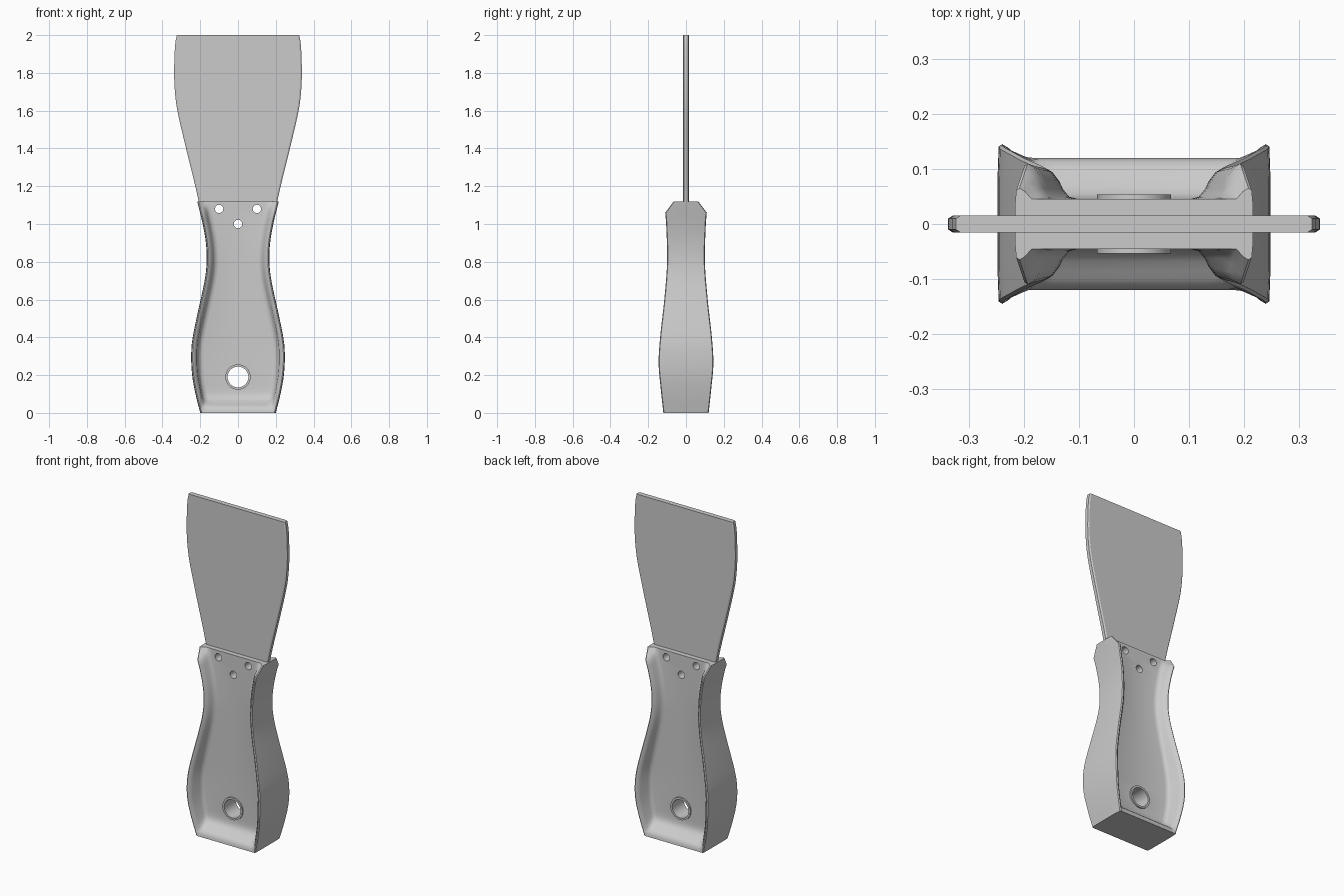
import bpy, bmesh, math
from mathutils import Matrix

cube = bpy.data.objects.get("Cube")
if cube:
    bpy.data.objects.remove(cube, do_unlink=True)

grey = bpy.data.materials.new("plain grey")
grey.use_nodes = True
COLOUR = (0.6, 0.6, 0.6, 1)
grey.diffuse_color = COLOUR
grey.node_tree.nodes["Principled BSDF"].inputs["Base Color"].default_value = COLOUR


def curve(points, z):
    """Smooth interpolation through (z, value) pairs."""
    z = min(max(z, points[0][0]), points[-1][0])
    i = next(k for k in range(len(points) - 1) if z <= points[k + 1][0])
    (z0, a), (z1, b) = points[i], points[i + 1]

    def slope(k):
        p, q = points[max(k - 1, 0)], points[min(k + 1, len(points) - 1)]
        return (q[1] - p[1]) / (q[0] - p[0])

    h = z1 - z0
    t = (z - z0) / h
    return ((2*t**3 - 3*t**2 + 1) * a + (t**3 - 2*t**2 + t) * h * slope(i)
            + (3*t**2 - 2*t**3) * b + (t**3 - t**2) * h * slope(i + 1))


def make_object(name, bm):
    bmesh.ops.recalc_face_normals(bm, faces=bm.faces)
    mesh = bpy.data.meshes.new(name)
    bm.to_mesh(mesh)
    bm.free()
    mesh.materials.append(grey)
    ob = bpy.data.objects.new(name, mesh)
    bpy.context.collection.objects.link(ob)
    return ob


def loft(name, levels, quarter):
    """Skin rings whose quarter outline runs from the side to the centre."""
    bm = bmesh.new()
    rings = []
    for z in levels:
        q = quarter(z)
        half = q + [(-x, y) for x, y in reversed(q[:-1])]
        outline = half + [(x, -y) for x, y in reversed(half)]
        rings.append([bm.verts.new((x, y, z)) for x, y in outline])
    n = len(rings[0])
    for low, high in zip(rings, rings[1:]):
        for i in range(n):
            j = (i + 1) % n
            bm.faces.new((low[i], low[j], high[j], high[i]))
    bm.faces.new(rings[0])
    bm.faces.new(rings[-1])
    return make_object(name, bm)


def cylinder(name, x, z, radius, length):
    bm = bmesh.new()
    bmesh.ops.create_cone(bm, cap_ends=True, segments=32, radius1=radius,
                          radius2=radius, depth=length,
                          matrix=Matrix.Translation((x, 0, z))
                          @ Matrix.Rotation(math.pi / 2, 4, "X"))
    return make_object(name, bm)


def combine(target, tool, operation):
    """Apply a boolean and discard the tool."""
    mod = target.modifiers.new(operation, "BOOLEAN")
    mod.operation, mod.object, mod.solver = operation, tool, "EXACT"
    bpy.context.view_layer.update()
    graph = bpy.context.evaluated_depsgraph_get()
    mesh = bpy.data.meshes.new_from_object(target.evaluated_get(graph))
    target.modifiers.clear()
    target.data = mesh
    bpy.data.objects.remove(tool, do_unlink=True)


def smooth(ob, angle):
    bpy.ops.object.select_all(action="DESELECT")
    ob.select_set(True)
    bpy.context.view_layer.objects.active = ob
    bpy.ops.object.shade_smooth_by_angle(angle=math.radians(angle))


# Handle: waisted grip with raised side rims and a recessed web
WIDTH = [(0, .2), (.1, .225), (.2, .243), (.3, .248), (.38, .243), (.5, .22),
         (.7, .177), (.8, .166), (.9, .17), (1, .187), (1.12, .216)]
DEPTH = [(0, .12), (.12, .133), (.26, .145), (.4, .137), (.6, .115),
         (.8, .1), (1, .105), (1.06, .11)]
WEB = [(0, .12), (.03, .113), (.05, .085), (.075, .055), (.11, .045), (1.12, .045)]


def handle_section(z):
    w = curve(WIDTH, z)
    d = curve(DEPTH, z) - max(0, z - 1.06) * .75
    web = min(curve(WEB, z) if z < .11 else .045, d)
    rim = [(w, 0), (w, d * .6), (w - .002, d - .004), (w - .008, d),
           (w - .018, d - .006), (w - .03, d - .022)]
    rim = [(x, max(y, web)) if i > 2 else (x, y) for i, (x, y) in enumerate(rim)]
    wall = min(.018, max(0, d - .024 - web))
    return rim + [(w - .037, web + wall), (w - .048, web + wall * .25),
                  (w - .065, web), (0, web)]


levels = [0, .015, .03, .04, .05, .0625, .075, .09, .11]
levels += [.11 + .95 * i / 30 for i in range(1, 31)] + [1.08, 1.1, 1.12]
handle = loft("handle", levels, handle_section)
combine(handle, cylinder("collar", 0, .19, .067, .108), "UNION")

# Hanging hole and three rivet holes
for x, z, r in [(0, .19, .055), (-.1, 1.08, .022), (.1, 1.08, .022), (0, 1, .022)]:
    combine(handle, cylinder("cutter", x, z, r, 1), "DIFFERENCE")
smooth(handle, 40)

# Blade: thin flared plate with narrow bevelled edges
BLADE = [(1.105, .205), (1.2, .226), (1.4, .275), (1.6, .321), (1.7, .334),
         (1.8, .338), (1.95, .333), (2, .324)]


def blade_section(z):
    w = curve(BLADE, z)
    return [(w, .01), (w - .008, .015), (0, .015)]


blade = loft("blade", [1.105 + .895 * i / 28 for i in range(29)], blade_section)
smooth(blade, 30)
